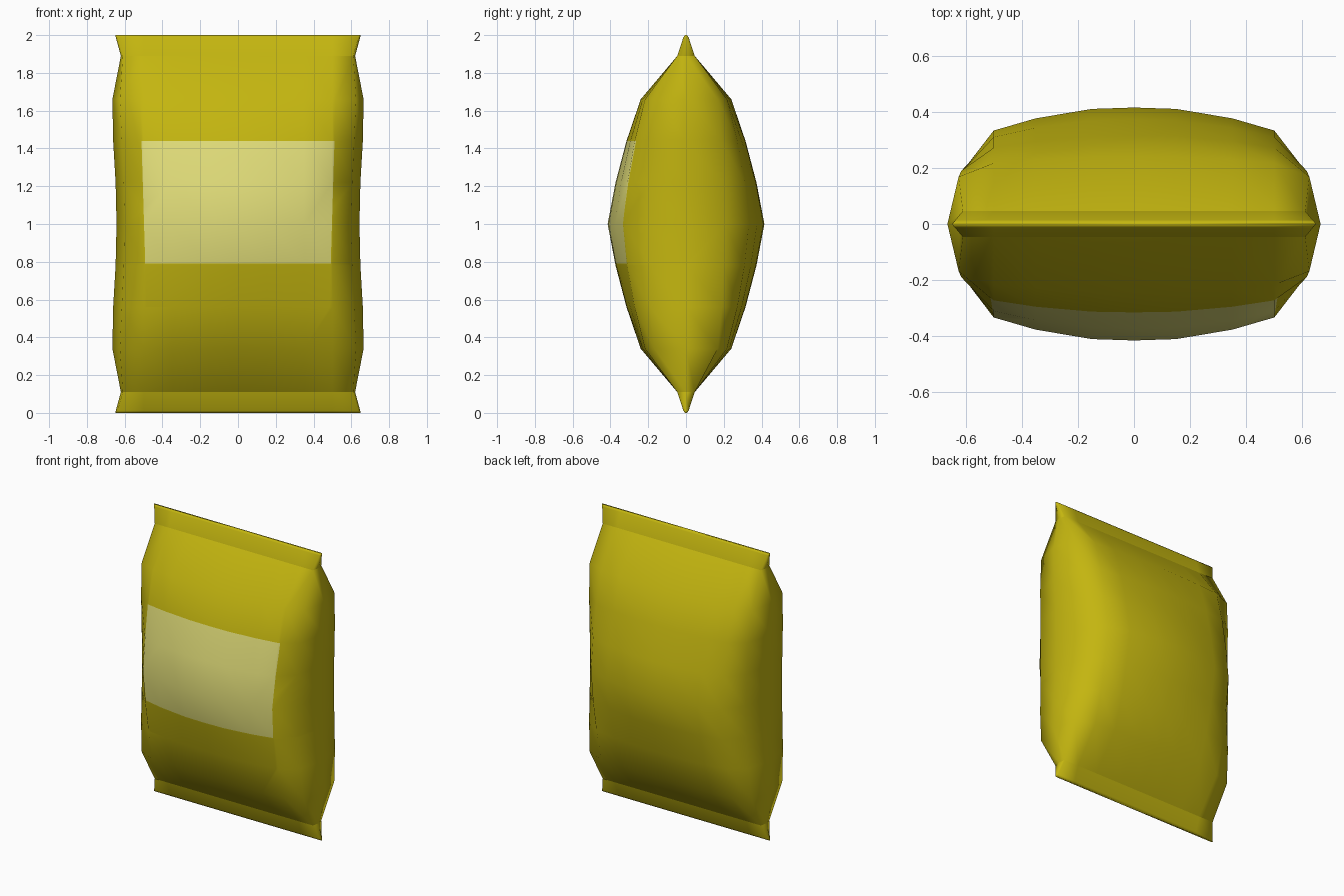
import bpy, bmesh
from mathutils import Vector

if "Cube" in bpy.data.objects:
    bpy.data.objects.remove(bpy.data.objects["Cube"])


def material(name, rgb):
    m = bpy.data.materials.new(name)
    m.diffuse_color = (*rgb, 1)
    m.use_nodes = True
    m.node_tree.nodes["Principled BSDF"].inputs["Base Color"].default_value = m.diffuse_color
    return m


# Lower half levels: z, centre depth, depth at x=0.5, corner x, corner y, side x
LEVELS = [
    (0.00, 0.006, 0.006, 0.640, 0.006, 0.650),
    (0.012, 0.014, 0.014, 0.637, 0.014, 0.647),
    (0.11, 0.046, 0.046, 0.610, 0.046, 0.620),
    (0.34, 0.240, 0.217, 0.625, 0.168, 0.665),
    (0.56, 0.315, 0.272, 0.615, 0.190, 0.661),
    (0.78, 0.373, 0.310, 0.605, 0.197, 0.648),
    (1.00, 0.415, 0.333, 0.600, 0.202, 0.643),
]
# Mirror the levels about mid height
ALL = LEVELS + [(2 - l[0], *l[1:]) for l in reversed(LEVELS[:-1])]


def section(level):
    """Closed pillow cross-section made by mirroring one quarter."""
    z, c, e, cx, cy, sx = level
    quarter = [(0.15, c - (c - e) * 0.06), (0.35, c - (c - e) * 0.47),
               (0.5, e), (cx, cy)]
    back_right = [(0, c)] + quarter
    back_left = [(-x, y) for x, y in reversed(quarter)]
    front_left = [(-x, -y) for x, y in quarter[::-1]][:4]
    front_right = [(x, -y) for x, y in quarter]
    ring = (back_right + [(sx, 0)] + front_right[::-1] + [(0, -c)]
            + front_left[::-1] + [(-sx, 0)] + back_left)
    return [(x, y, z) for x, y in ring]


# Bag body with crimped end seals
bm = bmesh.new()
rings = [[bm.verts.new(p) for p in section(l)] for l in ALL]
n = len(rings[0])
for a, b in zip(rings, rings[1:]):
    for i in range(n):
        j = (i + 1) % n
        bm.faces.new((a[i], a[j], b[j], b[i]))
bm.faces.new(rings[0])
bm.faces.new(rings[-1])
bmesh.ops.recalc_face_normals(bm, faces=bm.faces)

# Crease where the seals meet the body
for e in bm.edges:
    za, zb = (v.co.z for v in e.verts)
    if abs(za - zb) < 1e-5 and min(abs(za - 0.11), abs(za - 1.89)) < 1e-3:
        e.smooth = False

# Cut the label outline into the front panel
Z0, Z1 = 0.79, 1.44
SLOPE = 0.02 / (Z1 - Z0)
cuts = [((0, 0, Z0), (0, 0, 1)), ((0, 0, Z1), (0, 0, 1)),
        ((0.491, 0, Z0), (1, 0, -SLOPE)), ((-0.491, 0, Z0), (1, 0, SLOPE))]
for co, no in cuts:
    front = [f for f in bm.faces if f.calc_center_median().y < -0.05
             and 0.5 < f.calc_center_median().z < 1.7]
    geom = set(front)
    for f in front:
        geom.update(f.edges)
        geom.update(f.verts)
    bmesh.ops.bisect_plane(bm, geom=list(geom), plane_co=Vector(co),
                           plane_no=Vector(no).normalized(), dist=1e-5)

# Colour the faces inside the label outline
for f in bm.faces:
    f.smooth = True
    c = f.calc_center_median()
    inside = Z0 < c.z < Z1 and abs(c.x) < 0.491 + SLOPE * (c.z - Z0)
    f.material_index = 1 if inside and c.y < -0.1 else 0

mesh = bpy.data.meshes.new("snack_bag")
bm.to_mesh(mesh)
bm.free()
mesh.materials.append(material("mustard_yellow", (0.55, 0.465, 0.005)))
mesh.materials.append(material("pale_yellow_label", (0.75, 0.72, 0.19)))
bag = bpy.data.objects.new("snack_bag", mesh)
bpy.context.collection.objects.link(bag)
